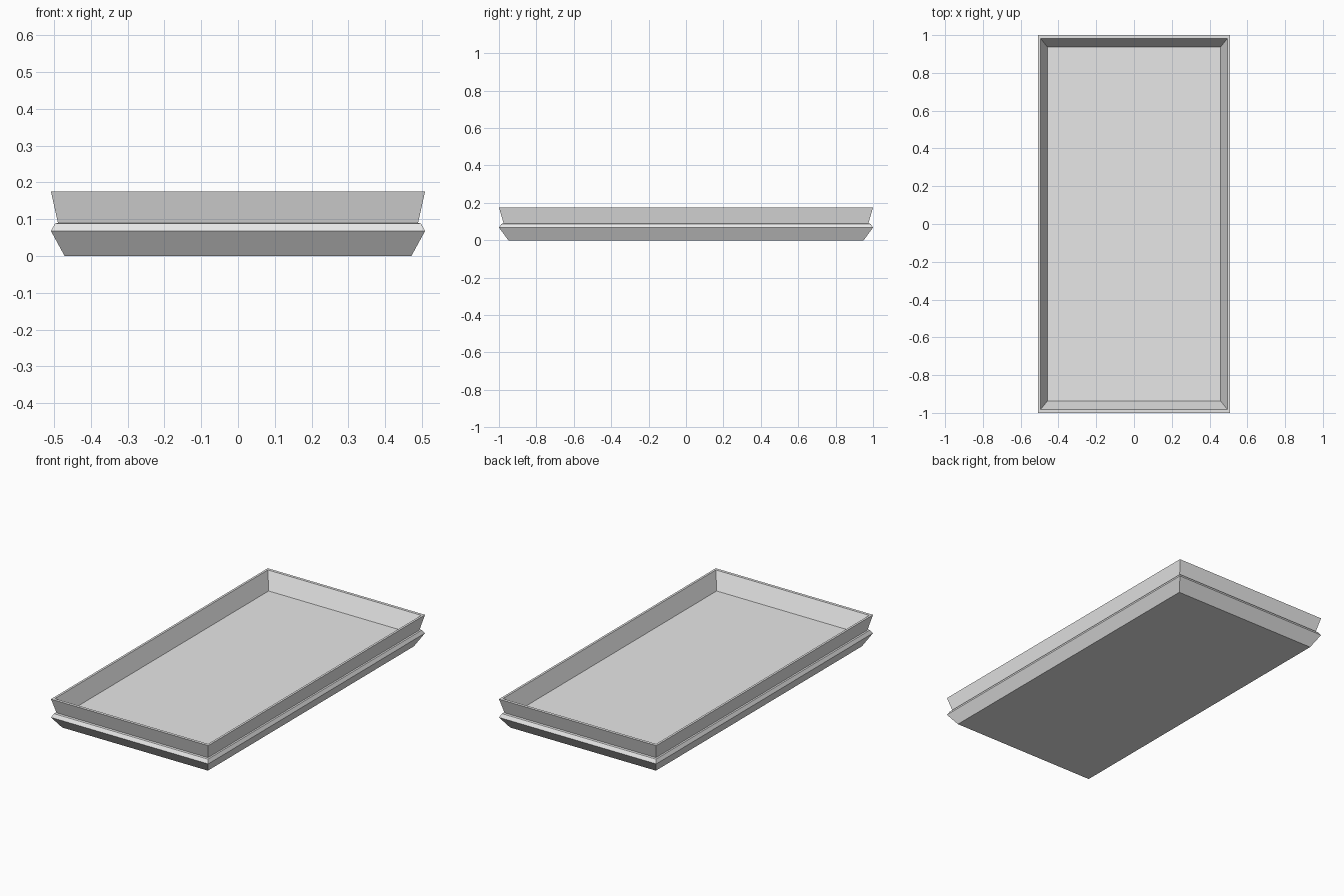
import bpy
import bmesh

cube = bpy.data.objects.get("Cube")
if cube:
    bpy.data.objects.remove(cube, do_unlink=True)

# Single plain grey
grey = bpy.data.materials.new("light grey")
grey.use_nodes = True
colour = (0.8, 0.8, 0.8, 1)
grey.diffuse_color = colour
grey.node_tree.nodes["Principled BSDF"].inputs["Base Color"].default_value = colour

# Tray section from the underside, up the outside, over the rim to the floor:
# half width, half length, height
SECTION = [
    (0.471, 0.950, 0.0),     # underside
    (0.508, 1.000, 0.068),   # widest edge of the foot
    (0.497, 0.987, 0.088),   # top of the foot bevel
    (0.489, 0.975, 0.090),   # groove
    (0.508, 1.000, 0.175),   # outer rim
    (0.495, 0.983, 0.175),   # inner rim
    (0.459, 0.938, 0.079),   # floor
]


def loft_tray(name, section, material):
    """Join rectangular rings into one closed, flat-faced shell."""
    bm = bmesh.new()
    corners = [(-1, -1), (1, -1), (1, 1), (-1, 1)]
    rings = [[bm.verts.new((sx * w, sy * l, z)) for sx, sy in corners]
             for w, l, z in section]
    for low, high in zip(rings, rings[1:]):
        for i in range(4):
            j = (i + 1) % 4
            bm.faces.new((low[i], low[j], high[j], high[i]))
    bm.faces.new(reversed(rings[0]))
    bm.faces.new(rings[-1])
    bmesh.ops.recalc_face_normals(bm, faces=bm.faces)
    mesh = bpy.data.meshes.new(name)
    bm.to_mesh(mesh)
    bm.free()
    mesh.materials.append(material)
    obj = bpy.data.objects.new(name, mesh)
    bpy.context.collection.objects.link(obj)
    return obj


loft_tray("tray", SECTION, grey)
